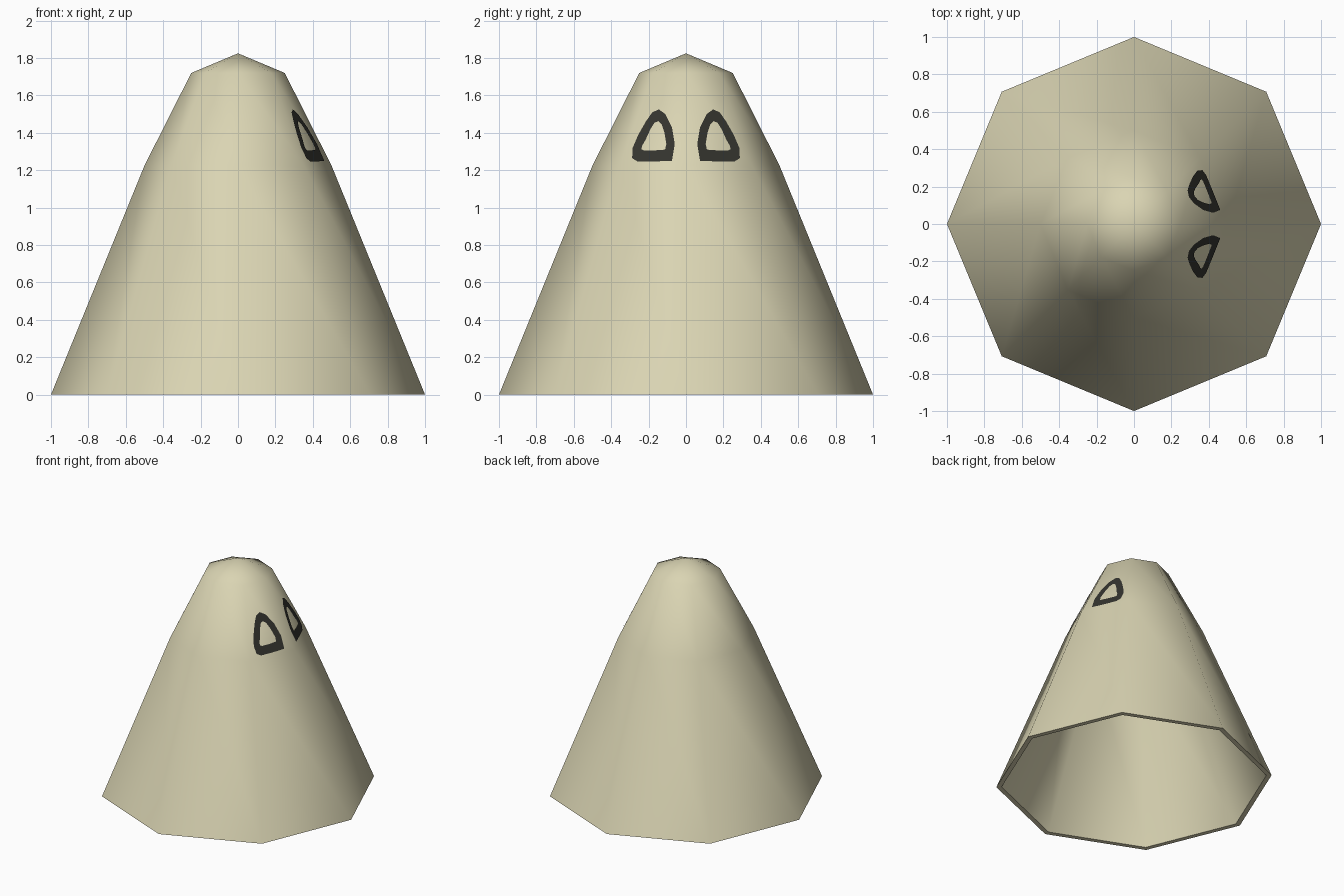
import bpy, bmesh, math

if "Cube" in bpy.data.objects:
    bpy.data.objects.remove(bpy.data.objects["Cube"])


def material(name, rgb):
    m = bpy.data.materials.new(name)
    m.diffuse_color = (*rgb, 1)
    m.use_nodes = True
    m.node_tree.nodes["Principled BSDF"].inputs["Base Color"].default_value = m.diffuse_color
    return m


cloth = material("pale_cream", (0.70, 0.66, 0.45))
dark = material("charcoal", (0.033, 0.033, 0.027))


def finish(name, bm, mat, smooth):
    me = bpy.data.meshes.new(name)
    bm.to_mesh(me)
    bm.free()
    ob = bpy.data.objects.new(name, me)
    bpy.context.collection.objects.link(ob)
    me.materials.append(mat)
    if smooth:
        bpy.ops.object.select_all(action='DESELECT')
        bpy.context.view_layer.objects.active = ob
        ob.select_set(True)
        bpy.ops.object.shade_smooth_by_angle(angle=math.radians(60))
    return ob


# hollow eight-sided hood: outer skin from tip to rim, then inner skin back up
SIDES = 8
profile = [(0, 1.825), (0.25, 1.72), (0.5, 1.225), (1, 0),
           (0.962, 0), (0.464, 1.21), (0.22, 1.69), (0, 1.785)]
bm = bmesh.new()
rings = []
for r, z in profile:
    n = SIDES if r else 1
    rings.append([bm.verts.new((r * math.cos(2 * math.pi * i / SIDES),
                                r * math.sin(2 * math.pi * i / SIDES), z))
                  for i in range(n)])
for a, b in zip(rings, rings[1:]):
    for i in range(SIDES):
        j = (i + 1) % SIDES
        loop = [a[i % len(a)], b[i % len(b)], b[j % len(b)], a[j % len(a)]]
        bm.faces.new(list(dict.fromkeys(loop)))
bmesh.ops.recalc_face_normals(bm, faces=bm.faces)
finish("hood", bm, cloth, True)


# point on the facets beside the +x edge of the upper hood
def on_hood(y, z, lift=0.005):
    r = 0.5 - (z - 1.225) * 0.25 / 0.495
    return (r - abs(y) * math.tan(math.pi / 8) + lift, y, z)


# eye outlines: dark rounded-triangle rings around a cloth-coloured centre
outer = [(0.075, 1.25), (0.17, 1.247), (0.26, 1.247), (0.288, 1.265),
         (0.285, 1.32), (0.255, 1.39), (0.215, 1.46), (0.18, 1.51),
         (0.145, 1.525), (0.11, 1.50), (0.075, 1.43), (0.06, 1.34)]
inner = [(0.112, 1.31), (0.17, 1.306), (0.225, 1.306), (0.238, 1.312),
         (0.235, 1.33), (0.215, 1.365), (0.19, 1.42), (0.168, 1.455),
         (0.148, 1.462), (0.13, 1.445), (0.115, 1.40), (0.105, 1.34)]
for side, name in ((1, "left_eye_ring"), (-1, "right_eye_ring")):
    bm = bmesh.new()
    o = [bm.verts.new(on_hood(side * y, z)) for y, z in outer]
    k = [bm.verts.new(on_hood(side * y, z)) for y, z in inner]
    for i in range(len(o)):
        j = (i + 1) % len(o)
        f = bm.faces.new((o[i], o[j], k[j], k[i]))
        f.normal_update()
        if f.normal.x < 0:
            f.normal_flip()
    finish(name, bm, dark, False)
